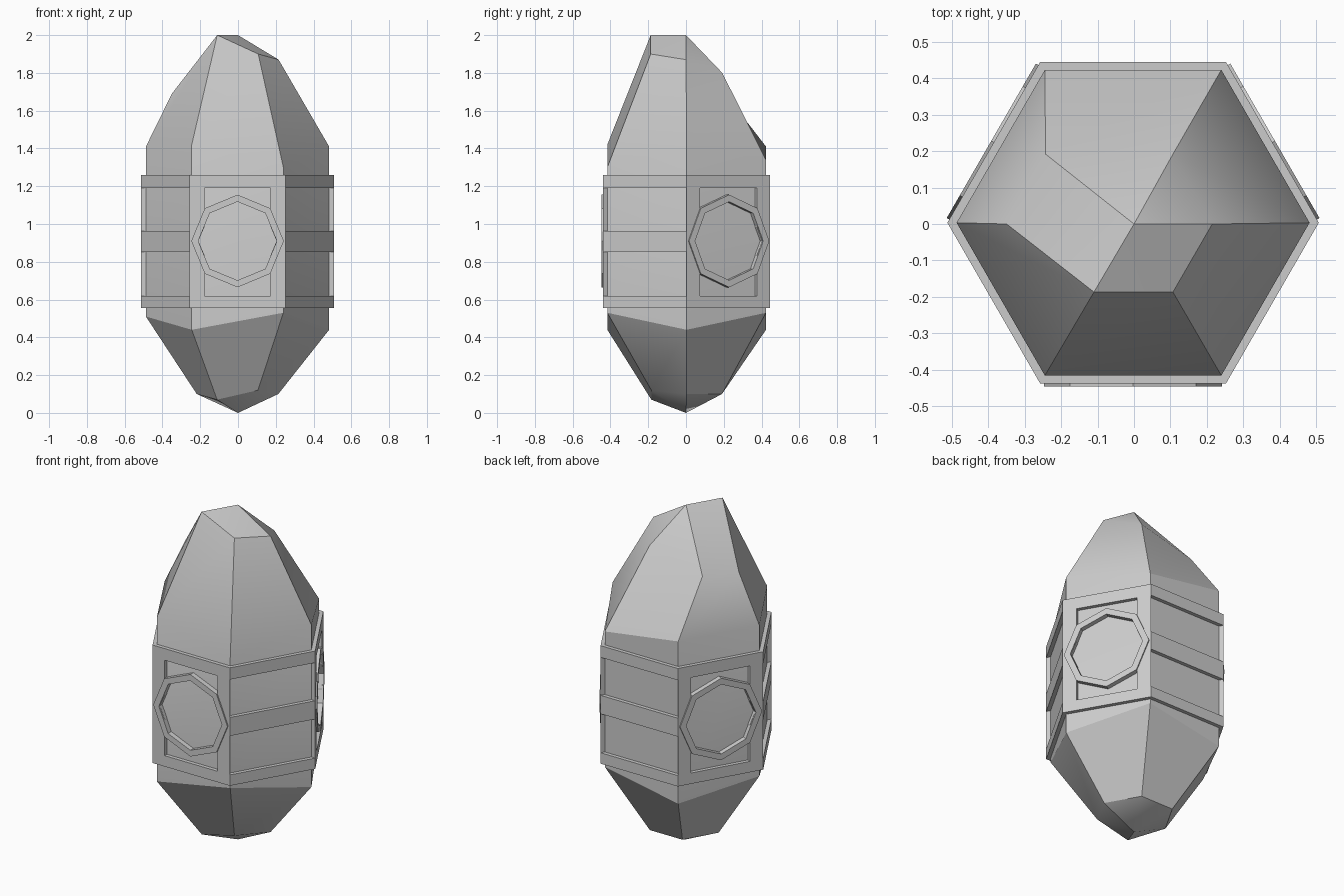
import bpy, bmesh
from math import cos, sin, radians, sqrt, pi

if "Cube" in bpy.data.objects:
    bpy.data.objects.remove(bpy.data.objects["Cube"])

CX, CY = -0.0025, 0.0035      # small offset of the whole body
ZC = 0.91                     # height of the octagon centres
D_IN, D_OUT = 0.41, 0.442     # inner and outer distance of the bands


def make(name, verts, faces):
    me = bpy.data.meshes.new(name)
    me.from_pydata(verts, [], faces)
    bm = bmesh.new()
    bm.from_mesh(me)
    bmesh.ops.recalc_face_normals(bm, faces=bm.faces)
    bm.to_mesh(me)
    bm.free()
    ob = bpy.data.objects.new(name, me)
    bpy.context.collection.objects.link(ob)
    return ob


def on_side(ang, u, d, z):
    """Point on a hexagon side: u along it, d outward, z up."""
    a = radians(ang)
    return (CX + d * cos(a) - u * sin(a), CY + d * sin(a) + u * cos(a), z)


def plate(name, ang, outline, d0, d1):
    """Extrude an outline(d) -> [(u, z)] from depth d0 to d1."""
    lo, hi = outline(d0), outline(d1)
    n = len(lo)
    verts = [on_side(ang, u, d0, z) for u, z in lo] + [on_side(ang, u, d1, z) for u, z in hi]
    faces = [list(range(n)), list(range(n, 2 * n))]
    faces += [(i, (i + 1) % n, n + (i + 1) % n, n + i) for i in range(n)]
    return make(name, verts, faces)


def rail(name, ang, z0, z1):
    def outline(d):
        w = d / sqrt(3)       # mitred ends
        return [(-w, z0), (w, z0), (w, z1), (-w, z1)]
    plate(name, ang, outline, D_IN, D_OUT)


def stile(name, ang, s):
    def outline(d):           # inner edge notched around the octagon opening
        w = d / sqrt(3)
        return [(s * w, 0.62), (s * 0.175, 0.62), (s * 0.175, ZC - 0.075), (s * 0.207, ZC),
                (s * 0.175, ZC + 0.075), (s * 0.175, 1.19), (s * w, 1.19)]
    plate(name, ang, outline, D_IN, D_OUT)


def octagon_ring(name, ang):
    verts = []
    for r, d in ((0.245, D_IN), (0.245, 0.45), (0.208, 0.45), (0.208, D_IN)):
        for i in range(8):
            t = i * pi / 4
            verts.append(on_side(ang, r * cos(t), d, ZC + r * sin(t)))
    faces = [(k * 8 + i, k * 8 + (i + 1) % 8, (k + 1) % 4 * 8 + (i + 1) % 8, (k + 1) % 4 * 8 + i)
             for k in range(4) for i in range(8)]
    make(name, verts, faces)


# Crystal body: irregular six-sided prism with faceted ends
shoulder = [1.41, 1.34, 1.41, 1.41, 1.42, 1.30]
hip = [0.44, 0.53, 0.44, 0.51, 0.44, 0.53]
crown = [(0.215, 0, 1.87), (0.107, 0.192, 1.80), (-0.243, 0.192, 1.71),
         (-0.35, 0, 1.69), (-0.11, -0.187, 2.0), (0.107, -0.187, 1.90)]
foot_z = [0.10, 0.10, 0.10, 0.10, 0.07, 0.12]


def hexagon(r, zs):
    return [(CX + r * cos(i * pi / 3), CY + r * sin(i * pi / 3), z) for i, z in enumerate(zs)]


verts = hexagon(0.216, foot_z) + hexagon(0.485, hip) + hexagon(0.485, shoulder) + crown
verts += [(0, 0, 0), (0, 0, 2.0)]
faces = [(k * 6 + i, k * 6 + (i + 1) % 6, k * 6 + 6 + (i + 1) % 6, k * 6 + 6 + i)
         for k in range(3) for i in range(6)]
faces += [(24, (i + 1) % 6, i) for i in range(6)]
faces += [(25, 18 + i, 18 + (i + 1) % 6) for i in range(6)]
crystal = make("crystal", verts, faces)
bpy.context.view_layer.objects.active = crystal
crystal.select_set(True)
bpy.ops.object.shade_smooth_by_angle(angle=radians(30))

# Plain sides: three horizontal straps
for n, ang in enumerate((-30, 90, 210)):
    for part, z0, z1 in (("lower", 0.555, 0.62), ("middle", 0.853, 0.963), ("upper", 1.19, 1.26)):
        rail(f"strap_{part}_{n}", ang, z0, z1)

# Framed sides: square frame with an octagonal ring
for n, ang in enumerate((-90, 30, 150)):
    rail(f"frame_bottom_{n}", ang, 0.555, 0.62)
    rail(f"frame_top_{n}", ang, 1.19, 1.26)
    stile(f"frame_left_{n}", ang, -1)
    stile(f"frame_right_{n}", ang, 1)
    octagon_ring(f"octagon_ring_{n}", ang)
